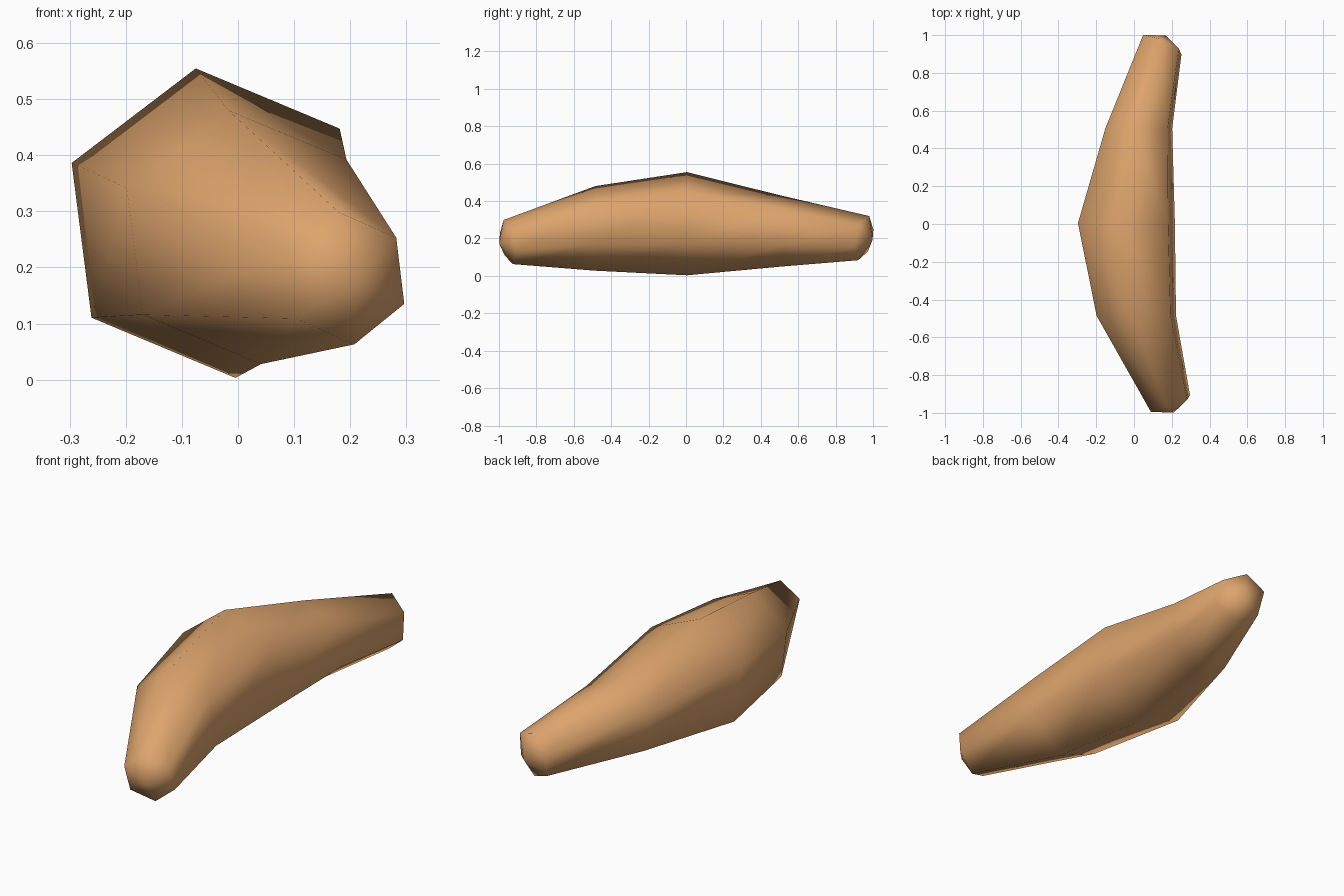
import bpy, bmesh, math
from mathutils import Vector

if "Cube" in bpy.data.objects:
    bpy.data.objects.remove(bpy.data.objects["Cube"])

# crust colour
mat = bpy.data.materials.new("golden_brown")
mat.diffuse_color = (0.72, 0.37, 0.15, 1)
mat.use_nodes = True
mat.node_tree.nodes["Principled BSDF"].inputs["Base Color"].default_value = mat.diffuse_color

# hexagonal sections: centre x, y, z, radius, lean in x, lean in z
SECTIONS = [
    (0.193, -0.95, 0.181, 0.119, 0.36, -0.17),
    (0.012, -0.485, 0.254, 0.228, 0.0, 0.0),
    (-0.040, 0.005, 0.279, 0.278, 0.0, 0.0),
    (0.025, 0.505, 0.240, 0.192, 0.0, 0.0),
    (0.150, 0.95, 0.202, 0.119, -0.42, 0.20),
]
SIDES, TURN = 6, 37.3

bm = bmesh.new()


def ring(x, y, z, r, lean_x, lean_z):
    """Six-sided section lying in a leaning plane."""
    squash = 1 / math.sqrt(1 + lean_x ** 2)
    verts = []
    for i in range(SIDES):
        a = math.radians(TURN + 360 / SIDES * i)
        dx, dz = r * squash * math.cos(a), r * math.sin(a)
        verts.append(bm.verts.new((x + dx, y + lean_x * dx + lean_z * dz, z + dz)))
    return verts


# curved body
rings = [ring(*s) for s in SECTIONS]
for lower, upper in zip(rings, rings[1:]):
    for i in range(SIDES):
        j = (i + 1) % SIDES
        bm.faces.new((lower[i], lower[j], upper[j], upper[i]))

# blunt pointed ends
for s, loop, sign in ((SECTIONS[0], rings[0], -1), (SECTIONS[-1], rings[-1], 1)):
    normal = Vector((-s[4], 1, -s[5])).normalized() * sign
    tip = bm.verts.new(Vector(s[:3]) + normal * 0.052)
    for i in range(SIDES):
        bm.faces.new((loop[i], loop[(i + 1) % SIDES], tip))

bmesh.ops.recalc_face_normals(bm, faces=bm.faces)
for f in bm.faces:
    f.smooth = True
mesh = bpy.data.meshes.new("curved_body")
bm.to_mesh(mesh)
bm.free()
mesh.materials.append(mat)
body = bpy.data.objects.new("curved_body", mesh)
bpy.context.collection.objects.link(body)
